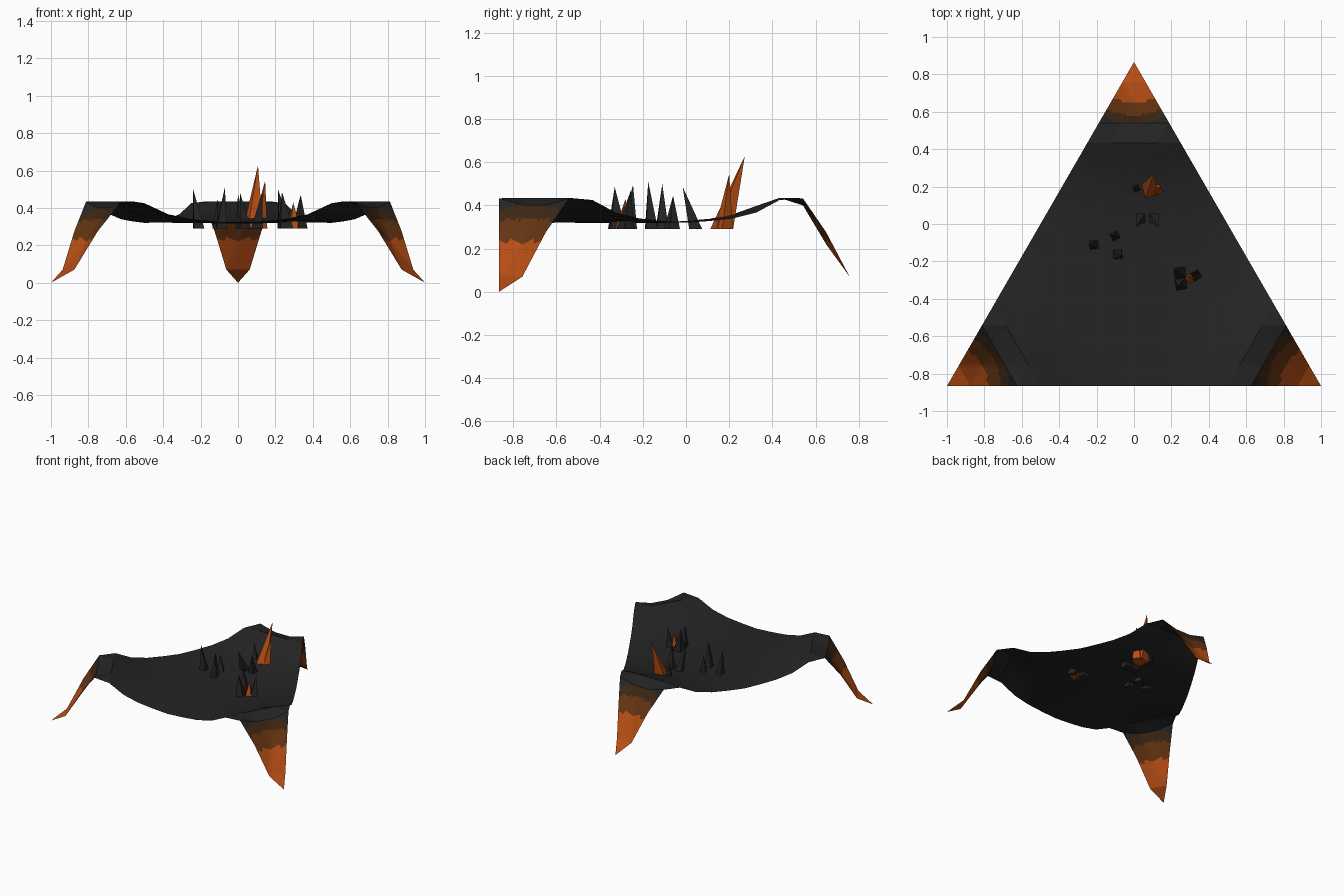
import bpy, bmesh
from math import radians, cos, sin, pi, sqrt
from mathutils import Vector

cube = bpy.data.objects.get("Cube")
if cube:
    bpy.data.objects.remove(cube, do_unlink=True)


def material(name, rgb):
    m = bpy.data.materials.new(name)
    m.use_nodes = True
    m.diffuse_color = (*rgb, 1)
    bsdf = m.node_tree.nodes["Principled BSDF"]
    bsdf.inputs["Base Color"].default_value = (*rgb, 1)
    bsdf.inputs["Roughness"].default_value = 0.9
    return m


charcoal = material("charcoal", (0.018, 0.018, 0.018))
dark_brown = material("dark brown", (0.045, 0.020, 0.007))
rust_brown = material("rust brown", (0.13, 0.034, 0.006))
orange = material("orange", (0.47, 0.075, 0.007))


def add_object(name, bm, mats):
    bmesh.ops.recalc_face_normals(bm, faces=bm.faces)
    mesh = bpy.data.meshes.new(name)
    bm.to_mesh(mesh)
    bm.free()
    for m in mats:
        mesh.materials.append(m)
    ob = bpy.data.objects.new(name, mesh)
    bpy.context.collection.objects.link(ob)
    return ob


# Canopy: triangular sheet whose height depends on distance to the nearest corner
H = sqrt(3) / 2
CORNERS = [Vector((-1, -H)), Vector((1, -H)), Vector((0, H))]
PROFILE = [(0, 0), (0.125, 0.07), (0.217, 0.22), (0.25, 0.275), (0.33, 0.40),
           (0.375, 0.433), (0.45, 0.435), (0.5, 0.425), (0.56, 0.388), (0.66, 0.355),
           (0.76, 0.338), (0.87, 0.328), (1.0, 0.32), (1.2, 0.315)]
BANDS = [0.22, 0.285, 0.33]


def corner_distance(p):
    return min((Vector(p[:2]) - c).length for c in CORNERS)


def height(d):
    for (d0, z0), (d1, z1) in zip(PROFILE, PROFILE[1:]):
        if d <= d1:
            return z0 + (z1 - z0) * (d - d0) / (d1 - d0)
    return PROFILE[-1][1]


def build_canopy(n=16):
    bm = bmesh.new()
    rows = []
    for j in range(n + 1):
        row = []
        for i in range(n + 1 - j):
            x, y = -1 + (2 * i + j) / n, -H + 2 * H * j / n
            row.append(bm.verts.new((x, y, height(corner_distance((x, y))))))
        rows.append(row)
    for j in range(n):
        a, b = rows[j], rows[j + 1]
        for i in range(n - j):
            bm.faces.new((a[i], a[i + 1], b[i]))
            if i < n - j - 1:
                bm.faces.new((a[i + 1], b[i + 1], b[i]))
    # finer faces near the corners let the colour bands follow an arc
    near = [e for e in bm.edges if corner_distance(e.verts[0].co) < 0.45
            and corner_distance(e.verts[1].co) < 0.45]
    bmesh.ops.subdivide_edges(bm, edges=near, cuts=5, use_grid_fill=True)
    bmesh.ops.triangulate(bm, faces=[f for f in bm.faces if len(f.verts) > 4])
    for f in bm.faces:
        d = corner_distance(f.calc_center_median())
        f.material_index = sum(d > b for b in BANDS)
    ob = add_object("canopy", bm, [orange, rust_brown, dark_brown, charcoal])
    if sum(p.normal.z for p in ob.data.polygons) < 0:
        ob.data.flip_normals()
    bpy.context.view_layer.objects.active = ob
    ob.select_set(True)
    bpy.ops.object.shade_smooth_by_angle(angle=radians(20))
    ob.select_set(False)


build_canopy()


# Crystal spikes: four-sided, leaning, rooted just under the canopy
def spike(name, base, tip, size, mat, turn=0.0):
    bm = bmesh.new()
    ring = []
    for k in range(4):
        a = turn + pi / 4 + k * pi / 2
        r = size / sqrt(2)
        ring.append(bm.verts.new((base[0] + r * cos(a), base[1] + r * sin(a), 0.29)))
    apex = bm.verts.new(tip)
    for k in range(4):
        bm.faces.new((ring[k], ring[(k + 1) % 4], apex))
    bm.faces.new(ring[::-1])
    add_object(name, bm, [mat])


# Lone dark spikes on the right side
spike("right_spike_outer", (-0.21, -0.11), (-0.24, -0.11, 0.50), 0.055, charcoal, 0.1)
spike("right_spike_back", (-0.10, -0.065), (-0.11, -0.06, 0.445), 0.055, charcoal, 0.5)
spike("right_spike_front", (-0.09, -0.16), (-0.07, -0.175, 0.51), 0.055, charcoal, 0.1)

# Forked pair in the middle
for side, label in ((-1, "right"), (1, "left")):
    spike("fork_spike_" + label, (0.07 + 0.03 * side, 0.045),
          (0.07 + 0.06 * side, -0.015, 0.485), 0.06, charcoal)

# Back cluster with the tallest crystal
spike("tall_crystal", (0.08, 0.165), (0.107, 0.272, 0.628), 0.085, orange, 0.3)
spike("short_crystal", (0.115, 0.175), (0.145, 0.20, 0.545), 0.06, orange, 0.6)
spike("back_dark_spike", (0.02, 0.185), (0.0, 0.20, 0.47), 0.05, charcoal, 0.4)

# Front left cluster
spike("cluster_spike_back", (0.25, -0.265), (0.215, -0.245, 0.495), 0.07, charcoal, 0.1)
spike("cluster_spike_front", (0.255, -0.32), (0.235, -0.33, 0.485), 0.07, charcoal, 0.2)
spike("cluster_crystal", (0.30, -0.295), (0.295, -0.28, 0.43), 0.055, orange, 0.3)
spike("cluster_spike_left", (0.33, -0.28), (0.335, -0.255, 0.47), 0.06, charcoal, 0.6)
